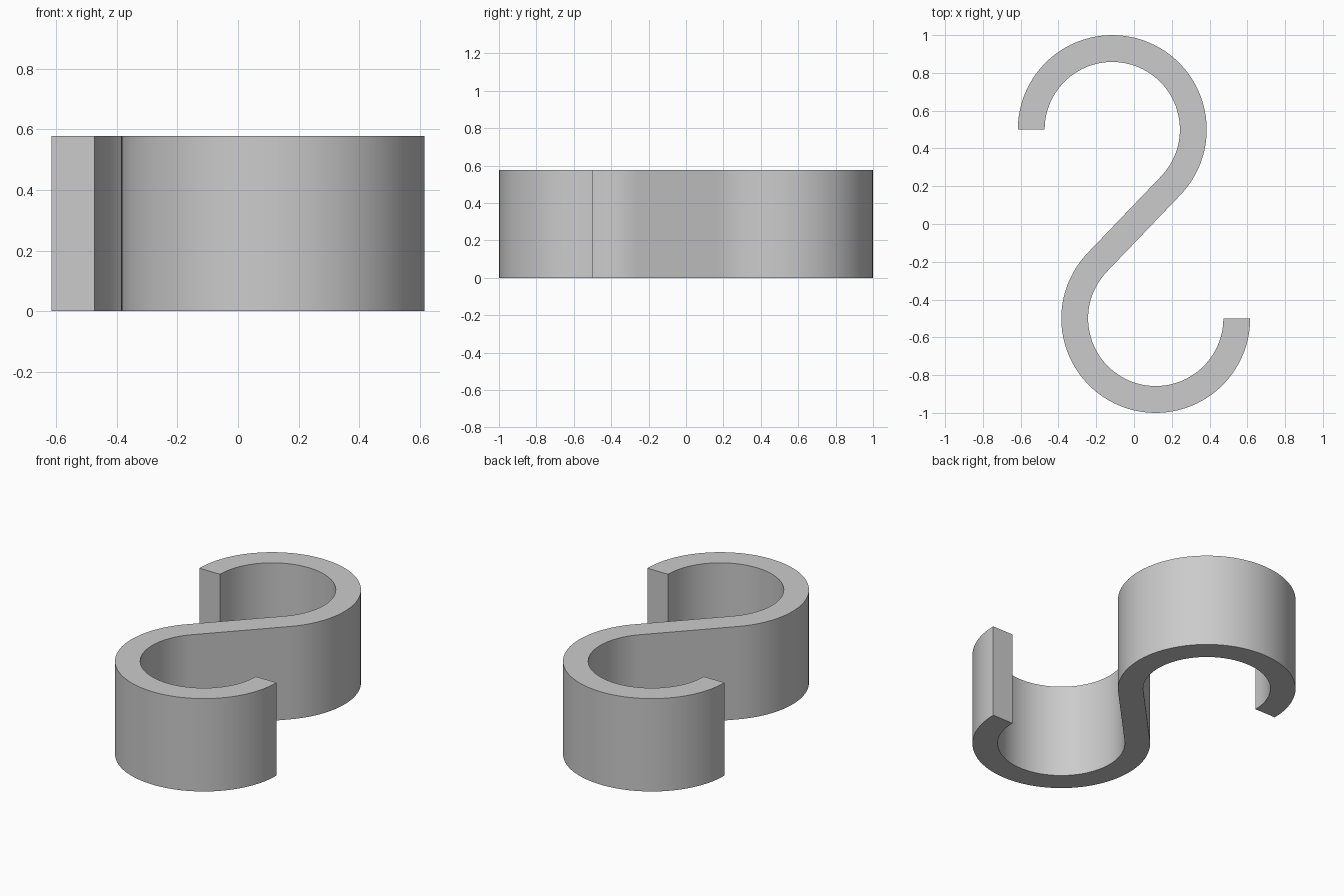
import bpy
import bmesh
from math import acos, atan2, cos, hypot, pi, radians, sin
from mathutils import Vector

cube = bpy.data.objects.get("Cube")
if cube:
    bpy.data.objects.remove(cube)

HEIGHT = 0.577
OUTER, INNER = 0.5, 0.358
MID = (OUTER + INNER) / 2
CENTRE = Vector((-0.115, 0.5))
STEPS = 56

# Grey material
grey = bpy.data.materials.new("plain grey")
grey.use_nodes = True
colour = (0.6, 0.6, 0.6, 1)
grey.diffuse_color = colour
grey.node_tree.nodes["Principled BSDF"].inputs["Base Color"].default_value = colour

# Upper hook: arc from its open tip to where the straight middle meets it
to_origin = atan2(-CENTRE.y, -CENTRE.x)
tangent = to_origin + acos(MID / hypot(*CENTRE))
sections = []
for i in range(STEPS + 1):
    angle = pi + (tangent - pi) * i / STEPS
    ray = Vector((cos(angle), sin(angle)))
    sections.append((CENTRE + ray * OUTER, CENTRE + ray * INNER))

# Lower hook: the upper one turned half a circle, walked back to its tip
sections += [(-inner, -outer) for outer, inner in reversed(sections)]

# Flat S-shaped band, raised to full height
bm = bmesh.new()
rows = [[bm.verts.new((p.x, p.y, 0)) for p in pair] for pair in sections]
for (a, b), (c, d) in zip(rows, rows[1:]):
    bm.faces.new((a, b, d, c))
raised = bmesh.ops.extrude_face_region(bm, geom=bm.faces[:], use_keep_orig=True)
top = [v for v in raised["geom"] if isinstance(v, bmesh.types.BMVert)]
bmesh.ops.translate(bm, verts=top, vec=(0, 0, HEIGHT))
bmesh.ops.recalc_face_normals(bm, faces=bm.faces[:])

mesh = bpy.data.meshes.new("s_hook")
bm.to_mesh(mesh)
bm.free()
mesh.materials.append(grey)
hook = bpy.data.objects.new("s_hook", mesh)
bpy.context.collection.objects.link(hook)

# Smooth curved walls with crisp rims
bpy.context.view_layer.objects.active = hook
hook.select_set(True)
bpy.ops.object.shade_smooth_by_angle(angle=radians(30))
